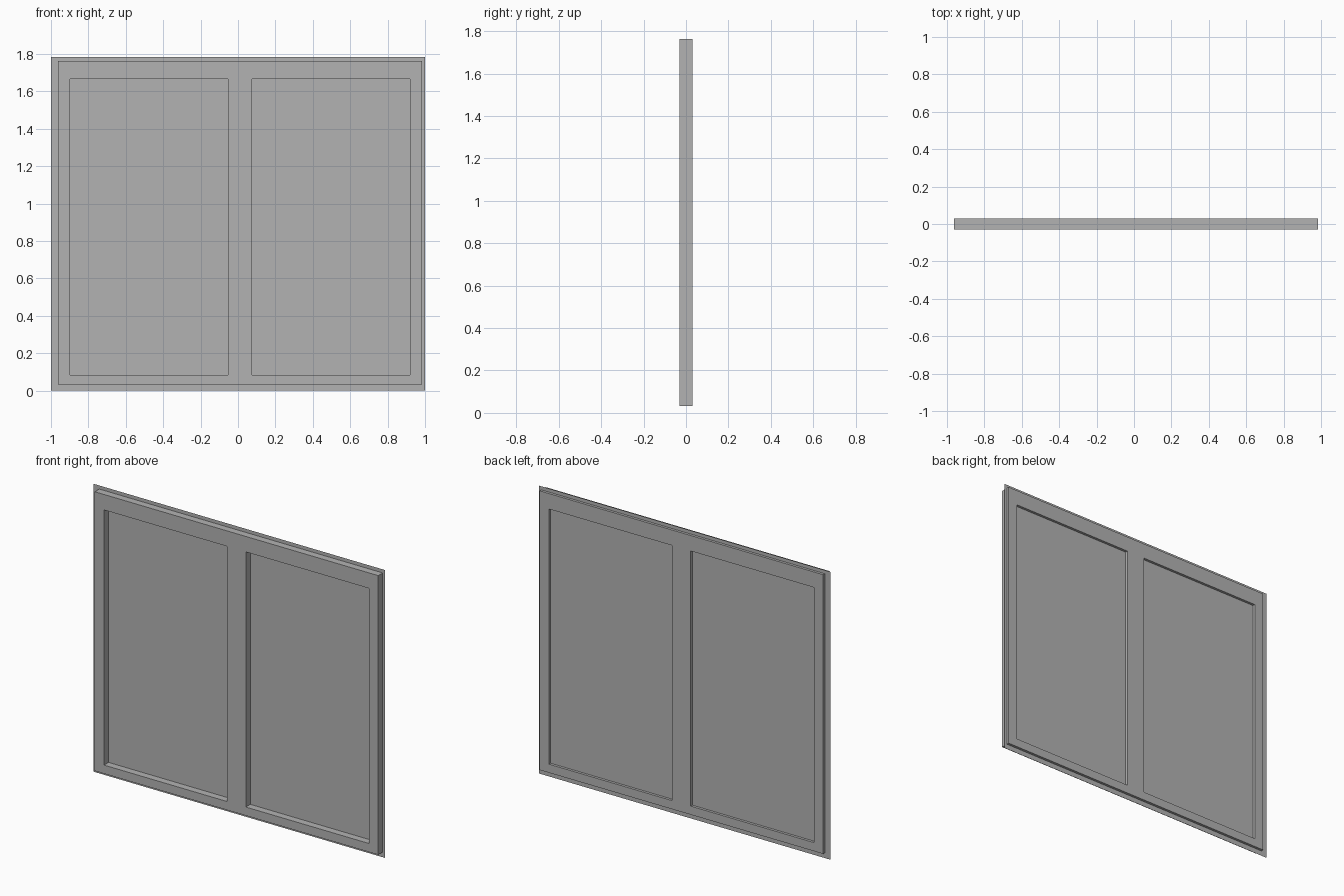
import bpy
import bmesh

cube = bpy.data.objects.get("Cube")
if cube:
    bpy.data.objects.remove(cube, do_unlink=True)

# Single grey material
grey = bpy.data.materials.new("grey")
grey.use_nodes = True
colour = (0.45, 0.45, 0.45, 1.0)
grey.diffuse_color = colour
grey.node_tree.nodes["Principled BSDF"].inputs["Base Color"].default_value = colour


def upright_sheet(name, xs, zs, y, holes=()):
    """Flat sheet facing -y, divided at xs and zs, leaving out the hole cells."""
    bm = bmesh.new()
    verts = [[bm.verts.new((x, y, z)) for z in zs] for x in xs]
    for i in range(len(xs) - 1):
        for j in range(len(zs) - 1):
            if (i, j) not in holes:
                bm.faces.new((verts[i][j], verts[i + 1][j],
                              verts[i + 1][j + 1], verts[i][j + 1]))
    loose = [v for v in bm.verts if not v.link_faces]
    bmesh.ops.delete(bm, geom=loose, context='VERTS')
    mesh = bpy.data.meshes.new(name)
    bm.to_mesh(mesh)
    bm.free()
    mesh.materials.append(grey)
    obj = bpy.data.objects.new(name, mesh)
    bpy.context.collection.objects.link(obj)
    return obj


# Window frame with two openings and a central mullion
frame = upright_sheet("window_frame",
                      xs=(-0.962, -0.898, -0.053, 0.075, 0.919, 0.983),
                      zs=(0.032, 0.085, 1.667, 1.763),
                      y=0, holes={(1, 1), (3, 1)})
depth = frame.modifiers.new("depth", 'SOLIDIFY')
depth.thickness = 0.06
depth.offset = 0

# Thin pane that fills the openings and stands out past the frame as a lip
upright_sheet("window_pane", xs=(-1, 1), zs=(0, 1.785), y=0.014)
